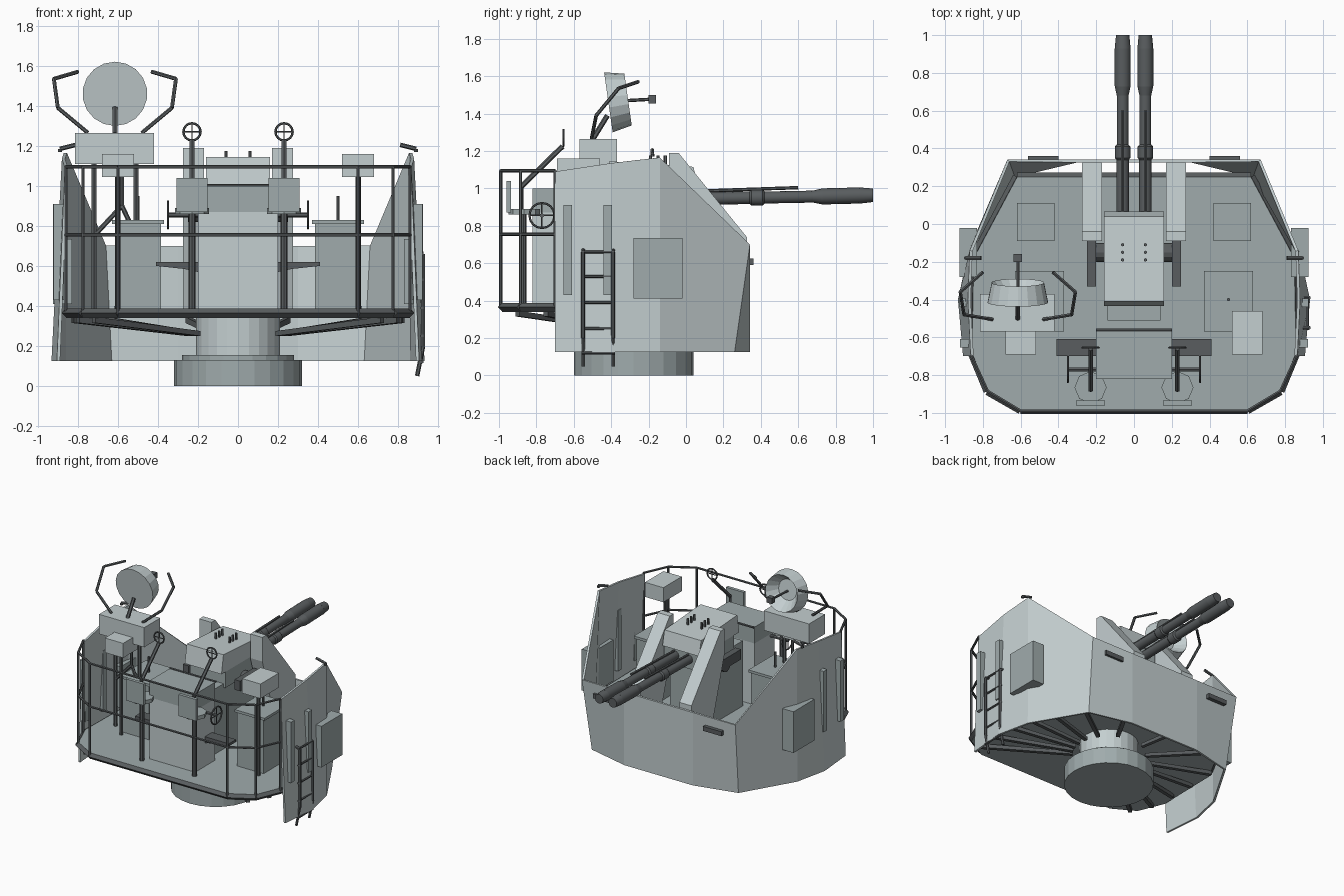
import bpy, bmesh, math
from mathutils import Vector

if "Cube" in bpy.data.objects:
    bpy.data.objects.remove(bpy.data.objects["Cube"])


def finish(name, bm):
    bmesh.ops.recalc_face_normals(bm, faces=bm.faces)
    me = bpy.data.meshes.new(name)
    bm.to_mesh(me)
    bm.free()
    ob = bpy.data.objects.new(name, me)
    bpy.context.collection.objects.link(ob)
    return ob


def box(name, x0, x1, y0, y1, z0, z1):
    bm = bmesh.new()
    bmesh.ops.create_cube(bm, size=1)
    for v in bm.verts:
        v.co = ((x0 + x1) / 2 + v.co.x * (x1 - x0), (y0 + y1) / 2 + v.co.y * (y1 - y0),
                (z0 + z1) / 2 + v.co.z * (z1 - z0))
    return finish(name, bm)


def mbox(name, x0, x1, *rest):
    box(name + "_right", x0, x1, *rest)
    box(name + "_left", -x1, -x0, *rest)


def tube(name, pts, radii, n=6, smooth=False):
    """Chain of cylinders through points; one radius or one per point."""
    if not isinstance(radii, (list, tuple)):
        radii = [radii] * len(pts)
    bm = bmesh.new()
    for p, q, r, s in zip(pts, pts[1:], radii, radii[1:]):
        p, q = Vector(p), Vector(q)
        d = q - p
        g = bmesh.ops.create_cone(bm, cap_ends=True, segments=n, radius1=r, radius2=s, depth=d.length)
        rot = d.to_track_quat('Z', 'Y')
        for v in g['verts']:
            v.co = rot @ v.co + (p + q) / 2
    ob = finish(name, bm)
    if smooth:
        bpy.ops.object.select_all(action='DESELECT')
        ob.select_set(True)
        bpy.context.view_layer.objects.active = ob
        bpy.ops.object.shade_smooth_by_angle()
    return ob


def prism(name, pts, vec):
    bm = bmesh.new()
    f = bm.faces.new([bm.verts.new(p) for p in pts])
    g = bmesh.ops.extrude_face_region(bm, geom=[f])
    bmesh.ops.translate(bm, vec=vec, verts=[e for e in g['geom'] if isinstance(e, bmesh.types.BMVert)])
    return finish(name, bm)


def wheel(name, c, r, axis):
    rot = (math.pi / 2, 0, 0) if axis == 'Y' else (0, math.pi / 2, 0)
    bpy.ops.mesh.primitive_torus_add(location=c, rotation=rot, major_radius=r, minor_radius=0.006,
                                     major_segments=16, minor_segments=6)
    bpy.context.object.name = name
    c = Vector(c)
    u = Vector((1, 0, 0)) if axis == 'Y' else Vector((0, 1, 0))
    for i, d in enumerate((u, Vector((0, 0, 1)))):
        tube(f"{name}_spoke{i}", [c - d * r, c + d * r], 0.004)


# Pedestal
tube("base_ring", [(0, -.28, 0), (0, -.28, .13)], .32, 24)
tube("base_step", [(0, -.28, .13), (0, -.28, .155)], .28, 24)
tube("column", [(0, -.28, .15), (0, -.28, .35)], .21, 24)

# Platform floor with raised rim
half = [(.6, -.985), (.775, -.885), (.86, -.68), (.85, -.18), (.62, .25)]
outline = half + [(-x, y) for x, y in reversed(half)]
prism("platform_floor", [(x, y, .34) for x, y in outline], (0, 0, .045))
tube("platform_rim", [(x, y, .365) for x, y in outline + outline[:1]], .022, 4)

# Sloping ribs under the floor
ends = [(.72, -.9), (.8, -.75), (.82, -.55), (.83, -.35), (.82, -.12), (.65, .14), (.25, .24)]
for s in (1, -1):
    for i, (x, y) in enumerate(ends):
        d = Vector((x, y + .28)).normalized() * .26
        w = Vector((-d.y, d.x, 0)).normalized() * .014
        a, b = Vector((d.x, d.y - .28, 0)), Vector((x, y, 0))
        pts = [a + Vector((0, 0, .25)), b + Vector((0, 0, .315)),
               b + Vector((0, 0, .345)), a + Vector((0, 0, .275))]
        flip = Vector((s, 1, 1))
        prism(f"floor_rib_{i}_{s}", [(p - w) * flip for p in pts], w * 2 * flip)

# Guard rails
rail = [(.86, -.7), (.775, -.885), (.6, -.99)]
rail = rail + [(-x, y) for x, y in reversed(rail)]
for z in (.755, 1.095):
    tube(f"guard_rail_{z}", [(x, y, z) for x, y in rail], .009)
for i, (x, y) in enumerate(rail):
    tube(f"rail_post_{i}", [(x, y, .36), (x, y, 1.095)], .009)

# Armour shield, open toward the front (-y)
bot = [(.3, .342, .125), (.64, .26, .125), (.875, -.14, .125), (.932, -.4, .125), (.905, -.7, .125)]
top = [(.3, .342, .7), (.67, .342, .7), (.87, -.14, 1.165), (.88, -.4, 1.135), (.865, -.7, 1.09)]
mir = lambda row: [(-x, y, z) for x, y, z in reversed(row)] + row
bm = bmesh.new()
lo = [bm.verts.new(p) for p in mir(bot)]
hi = [bm.verts.new(p) for p in mir(top)]
for i in range(len(lo) - 1):
    bm.faces.new((lo[i], lo[i + 1], hi[i + 1], hi[i]))
shield = finish("shield", bm)
inward = shield.data.polygons[4].normal.y < 0
m = shield.modifiers.new("thickness", 'SOLIDIFY')
m.thickness = .016
m.offset = 1 if inward else -1

# Fittings on the shield
mbox("side_locker", .83, .925, -.28, -.02, .41, .735)
mbox("side_strake_rear", .875, .922, -.655, -.61, .43, .91)
mbox("side_strake_mid", .87, .925, -.44, -.395, .43, .91)
mbox("vision_slot", .4, .56, .33, .36, .59, .625)
for s in (1, -1):
    tube(f"shield_grip_{s}", [(s * .89, -.18, 1.17), (s * .89, -.18, 1.185), (s * .81, -.18, 1.205)], .011)

# Boarding ladder, right side only
for y in (-.55, -.39):
    tube(f"ladder_rail_{y}", [(.895, y, .05), (.925, y, .2), (.925, y, .66), (.89, y, .67)], .011)
for z in (.12, .25, .39, .53, .66):
    tube(f"ladder_rung_{z}", [(.92, -.56, z), (.92, -.38, z)], .008)

# Gun mounting
box("gun_pedestal", -.14, .14, -.51, 0, .38, .9)
prism("gun_housing", [(-.16, -.435, 1.0), (-.16, -.41, 1.145), (-.16, .04, 1.115),
                      (-.16, .065, 1.0)], (.32, 0, 0))
box("gun_breech", -.155, .155, -.38, .05, .87, 1.0)
for s in (1, -1):
    for y in (-.11, -.15, -.19):
        tube(f"housing_bolt_{s}_{y}", [(s * .06, y, 1.12), (s * .06, y, 1.175)], .009)
    # Barrel with recoil spring sleeve and fat muzzle
    x = s * .06
    tube(f"barrel_{s}", [(x, 0, .945), (x, .34, .95), (x, .35, .95), (x, .41, .951), (x, .42, .951),
                         (x, .68, .956), (x, .73, .957), (x, .93, .962), (x, 1, .963)],
         [.034, .034, .042, .042, .032, .032, .043, .043, .036], 14, True)
    tube(f"barrel_rod_{s}", [(x, .06, .985), (x, .6, 1.004)], .009)
    # Sloped cradle bracket
    prism(f"gun_bracket_{s}", [(s * .17, y, z) for y, z in
          [(-.09, 1.19), (-.04, 1.19), (.325, .74), (.325, .38), (.1, .38), (-.09, 1.0)]], (s * .105, 0, 0))
    # Trunnion
    tube(f"trunnion_{s}", [(s * .14, -.15, .87), (s * .25, -.15, .87)], .05, 12)
    box(f"trunnion_arm_{s}", s * .225 - .025, s * .225 + .025, -.33, -.09, .85, .93)

# Central cabinets at the front
box("control_cabinet", -.2, .2, -.82, -.57, .38, .87)
box("control_desk", -.2, .2, -.82, -.57, .87, 1.0)
tube("desk_bar", [(-.2, -.56, 1.0), (.2, -.56, 1.0)], .009)

# Layer's stations: seat, backrest, ring sight, side handwheel, step
for s in (1, -1):
    x = s * .23
    tube(f"seat_{s}", [(x, -.865, .86), (x, -.865, .89)], .085, 8)
    tube(f"seat_post_{s}", [(x, -.87, .38), (x, -.87, .86)], .018, 8)
    box(f"seat_back_{s}", x - .077, x + .077, -.96, -.935, .87, 1.04)
    tube(f"sight_arm_{s}", [(x, -.88, 1.01), (x, -.66, 1.225)], .014)
    tube(f"sight_post_{s}", [(x, -.88, .86), (x, -.88, 1.02)], .01)
    wheel(f"ring_sight_{s}", (x, -.655, 1.27), .043, 'Y')
    wheel(f"handwheel_{s}", (s * .35, -.77, .855), .067, 'X')
    tube(f"handwheel_shaft_{s}", [(s * .19, -.77, .855), (s * .355, -.77, .855)], .012)
    prism(f"foot_step_{s}", [(s * .2, -.7, .57), (s * .27, -.7, .585), (s * .41, -.7, .6), (s * .41, -.7, .62),
                             (s * .2, -.7, .62)], (0, .09, 0))
    tube(f"cabinet_rod_{s}", [(s * .5, -.4, .83), (s * .5, -.4, .95)], .009)

# Lockers and deck hatches
mbox("locker", .385, .615, -.56, -.26, .38, .81)
mbox("locker_lid", .37, .63, -.57, -.25, .81, .83)
mbox("deck_hatch", .42, .62, -.09, .11, .38, .4)

# Instrument box on a post, both sides
mbox("instrument_box", .52, .68, -.69, -.46, 1.045, 1.16)
for s in (1, -1):
    tube(f"instrument_post_{s}", [(s * .6, -.6, .38), (s * .6, -.6, 1.05)], .014, 8)

# Radar director on the left
box("director_box", -.815, -.42, -.57, -.37, 1.11, 1.265)
for x, y in ((-.72, -.5), (-.51, -.5)):
    tube(f"director_leg_{x}", [(x, y, .38), (x, y, 1.12)], .014)
tube("director_brace_a", [(-.72, -.5, .75), (-.58, -.5, .9)], .012)
tube("director_brace_b", [(-.51, -.5, .75), (-.58, -.5, .9), (-.58, -.5, 1.12)], .012)
tube("mast_of_dish", [(-.615, -.5, 1.26), (-.615, -.42, 1.39)], .014)
cx = -.615
for s in (1, -1):
    tube(f"guard_arm_{s}", [(cx + s * .135, -.505, 1.265), (cx + s * .285, -.48, 1.39),
                            (cx + s * .305, -.36, 1.535), (cx + s * .185, -.255, 1.57)], .01)

# Dish: tapered drum hollow toward +y
dish = tube("dish", [(cx, -.415, 1.46), (cx, -.31, 1.475)], [.162, .14], 18)
bm = bmesh.new()
bm.from_mesh(dish.data)
rim = max((f for f in bm.faces if len(f.verts) > 4), key=lambda f: f.calc_center_median().y)
bmesh.ops.inset_region(bm, faces=[rim], thickness=.008)
c = rim.calc_center_median()
for v in rim.verts:
    v.co = c + (v.co - c) * .6 - Vector((0, .08, 0))
bm.to_mesh(dish.data)
bm.free()
tube("feed_rod", [(cx, -.39, 1.465), (cx, -.18, 1.477)], .009)
box("feed_horn", cx - .022, cx + .022, -.2, -.16, 1.455, 1.499)

# Paint: light grey armour, mid grey deck and lockers, dark metal for the rest
mats = {}
for key, col in (("light", (.55, .62, .63)), ("mid", (.35, .41, .415)), ("dark", (.1, .11, .115))):
    mats[key] = bpy.data.materials.new(key + "_grey")
    mats[key].diffuse_color = (*col, 1)
light = ("shield", "column", "gun_bracket", "gun_housing", "instrument_box", "director_box", "dish", "control_cabinet")
mid = ("base", "platform_floor", "side_", "gun_", "control_desk", "seat_back", "locker", "deck_hatch", "seat_1", "seat_-1")
for ob in bpy.data.objects:
    key = "light" if ob.name.startswith(light) and "grip" not in ob.name else "mid" if ob.name.startswith(mid) else "dark"
    ob.data.materials.append(mats[key])

for m in bpy.data.materials:
    if m.users and not m.is_grease_pencil:
        m.use_nodes = True
        m.node_tree.nodes["Principled BSDF"].inputs["Base Color"].default_value = m.diffuse_color
